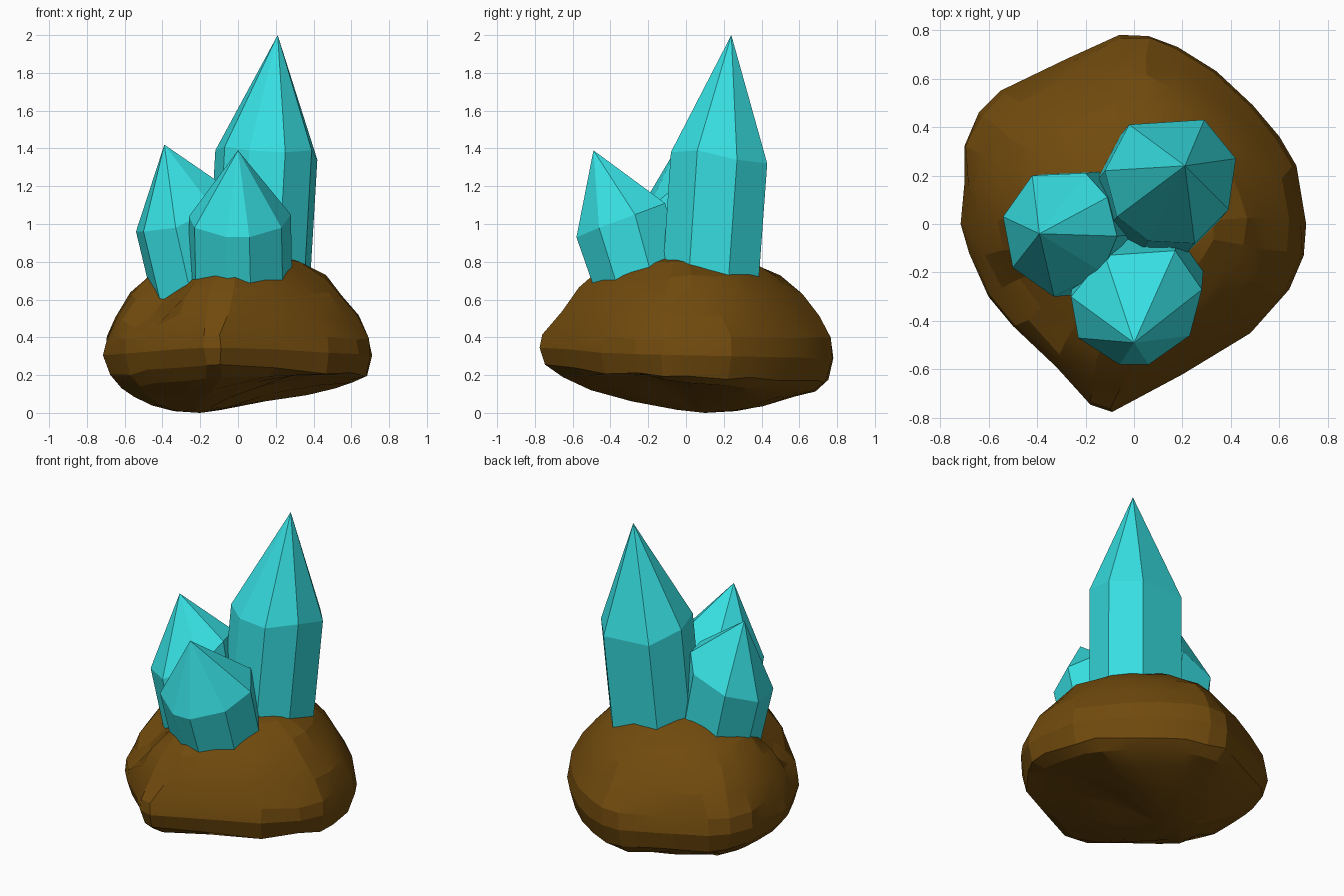
import bpy, math, random
from mathutils import Vector

if "Cube" in bpy.data.objects:
    bpy.data.objects.remove(bpy.data.objects["Cube"])

random.seed(4)


def material(name, color):
    m = bpy.data.materials.new(name)
    m.diffuse_color = (*color, 1)
    m.use_nodes = True
    m.node_tree.nodes["Principled BSDF"].inputs["Base Color"].default_value = m.diffuse_color
    return m


def build(name, verts, faces, mat):
    me = bpy.data.meshes.new(name)
    me.from_pydata(verts, [], faces)
    me.materials.append(mat)
    ob = bpy.data.objects.new(name, me)
    bpy.context.collection.objects.link(ob)
    return ob


def bridge(a, b, n):
    return [(a + i, a + (i + 1) % n, b + (i + 1) % n, b + i) for i in range(n)]


def bump(p, cx, cy, size):
    return math.exp(-((p.x - cx) ** 2 + (p.y - cy) ** 2) / (2 * size * size))


crystal_mat = material("cyan crystal", (0.038, 0.74, 0.76))
rock_mat = material("brown rock", (0.165, 0.069, 0.004))

# Rock: plan outline, counter-clockwise, lofted through scaled rings
outline = [(.71, 0), (.67, .24), (.60, .36), (.49, .49), (.34, .63), (.18, .73),
           (.06, .775), (-.06, .78), (-.28, .68), (-.55, .55), (-.64, .46),
           (-.70, .32), (-.70, .16), (-.715, 0), (-.68, -.12), (-.60, -.30),
           (-.50, -.42), (-.32, -.59), (-.18, -.745), (-.09, -.775),
           (.20, -.62), (.48, -.45), (.64, -.27), (.70, -.13)]
n = len(outline)
low = Vector((-.2, .1))      # lowest point of the underside
# (scale, height of ring, rim influence, pull towards the lowest point)
rings = [(.20, .005, .02, 1), (.45, .02, .15, .7), (.70, .03, .38, .3),
         (.86, .04, .58, .05), (.955, .06, .78, 0), (1, .22, .50, 0),
         (.98, .38, .1, 0), (.91, .505, .05, 0), (.81, .63, 0, 0),
         (.68, .72, 0, 0), (.50, .795, 0, 0), (.25, .845, 0, 0)]
plan = [Vector(p) for p in outline]
verts = []
for k, (s, z, rim, pull) in enumerate(rings):
    if k > 6:                # upper rings lose the sharp front corner
        plan = [(plan[i - 1] + plan[i] * 2 + plan[(i + 1) % n]) / 4 for i in range(n)]
    for q in plan:
        a = math.atan2(q.y, q.x)
        # lip is higher at the front corner, lower at the back
        r = .17 + .05 * max(0, math.cos(a + 1.69)) ** 4 - .03 * math.sin(a)
        p = q * s + low * pull
        j = 0 if k == 5 else .010
        # hollow in the underside, hollow below the left crystal, raised front
        dent = .11 * bump(p, .28, -.15, .22) if k < 4 else 0
        if k > 6:
            dent = .035 * bump(p, .05, -.52, .14) - .15 * bump(p, -.41, -.26, .11)
        verts.append((p.x + random.uniform(-j, j), p.y + random.uniform(-j, j),
                      z + r * rim + dent + (random.uniform(-j, j) if k else 0)))
faces = []
for k in range(len(rings) - 1):
    faces += bridge(k * n, (k + 1) * n, n)
verts += [(low.x, low.y, 0), (0, 0, .865)]
b, t, last = len(verts) - 2, len(verts) - 1, (len(rings) - 1) * n
for i in range(n):
    j = (i + 1) % n
    faces += [(b, j, i), (last + i, last + j, t)]
rock = build("rock_base", verts, faces, rock_mat)
bpy.context.view_layer.objects.active = rock
rock.select_set(True)
bpy.ops.object.shade_smooth_by_angle(angle=math.radians(15))


# Crystals: pointed tip, tilted shoulder ring, body sunk into the rock
def crystal(name, tip, shoulder, shift, base_z=.5):
    m = len(shoulder)
    v = [(x + shift[0], y + shift[1], base_z) for x, y, z in shoulder]
    v += shoulder + [tip]
    f = bridge(0, m, m) + [tuple(reversed(range(m)))]
    f += [(m + i, m + (i + 1) % m, 2 * m) for i in range(m)]
    build(name, v, f, crystal_mat)


crystal("tall_crystal", (.21, .24, 2.0),
        [(.42, .27, 1.34), (.29, .43, 1.32), (-.02, .41, 1.33), (-.12, .22, 1.39),
         (-.07, .03, 1.41), (.06, -.07, 1.39), (.25, -.08, 1.38), (.39, .06, 1.39)],
        (-.05, -.06))
crystal("left_crystal", (-.39, -.04, 1.42),
        [(-.07, -.05, 1.2), (-.11, .11, 1.2), (-.20, .21, 1.12), (-.42, .2, 1.03),
         (-.54, .03, .96), (-.50, -.18, .96), (-.33, -.30, .98), (-.13, -.20, 1.08)],
        (.11, .01))
crystal("front_crystal", (0, -.49, 1.39),
        [(.28, -.27, 1.05), (.17, -.11, 1.11), (-.12, -.13, 1.11), (-.26, -.30, 1.04),
         (-.23, -.47, .98), (-.06, -.58, .93), (.06, -.58, .93), (.23, -.46, .98)],
        (.01, .15))
